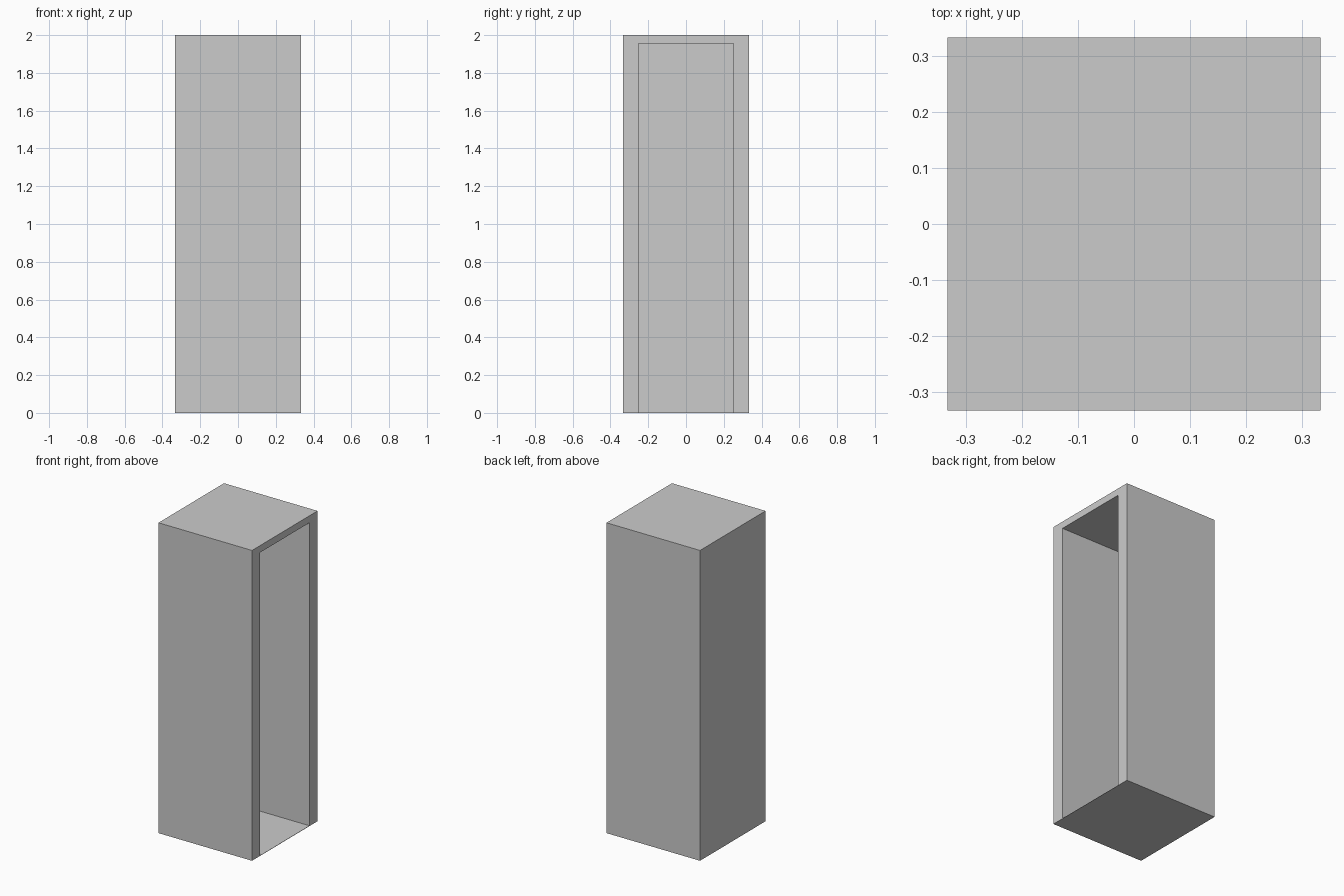
import bpy

if "Cube" in bpy.data.objects:
    bpy.data.objects.remove(bpy.data.objects["Cube"])

W, H = 0.667, 2.0            # outer width and height
OPEN_W, OPEN_TOP = 0.504, 1.955
FLOOR = 0.002                # paper-thin floor sheet
WALL = (W - OPEN_W) / 2


def box(name, lo, hi):
    """Axis-aligned box between two corners, with applied scale."""
    mid = [(a + b) / 2 for a, b in zip(lo, hi)]
    bpy.ops.mesh.primitive_cube_add(size=1, location=mid)
    ob = bpy.context.object
    ob.name = name
    ob.scale = [b - a for a, b in zip(lo, hi)]
    bpy.ops.object.transform_apply(location=True, rotation=False, scale=True)
    return ob


# Cavity cutter, open through the +x side
cutter = box("cavity_cutter",
             (-W / 2 + WALL, -OPEN_W / 2, FLOOR),
             (W / 2 + 0.2, OPEN_W / 2, OPEN_TOP))
cutter.hide_render = True

# Tall cabinet shell
shell = box("cabinet_shell", (-W / 2, -W / 2, 0), (W / 2, W / 2, H))
mod = shell.modifiers.new("cavity", 'BOOLEAN')
mod.operation = 'DIFFERENCE'
mod.solver = 'EXACT'
mod.object = cutter
bpy.ops.object.modifier_apply(modifier=mod.name)
bpy.data.objects.remove(cutter, do_unlink=True)
